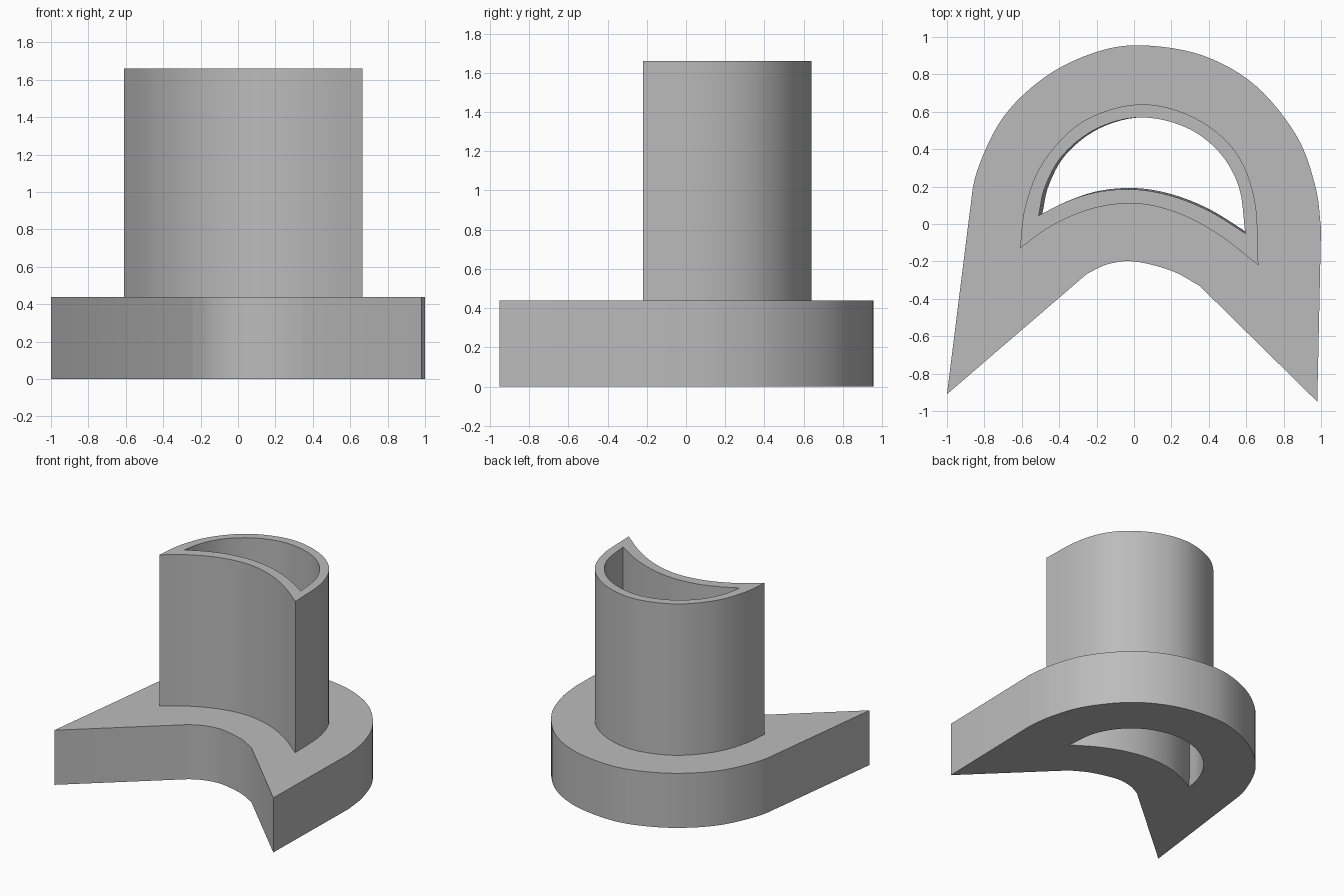
import bpy
import bmesh
import math
from mathutils import Vector

cube = bpy.data.objects.get("Cube")
if cube:
    bpy.data.objects.remove(cube, do_unlink=True)

grey = bpy.data.materials.new("plain grey")
grey.use_nodes = True
colour = (0.5, 0.5, 0.5, 1)
grey.diffuse_color = colour
grey.node_tree.nodes["Principled BSDF"].inputs["Base Color"].default_value = colour


def smooth(points, steps=6):
    """Smooth curve through the given points, both ends included."""
    p = [Vector(q) for q in points]
    p = [2 * p[0] - p[1]] + p + [2 * p[-1] - p[-2]]
    out = []
    for a, b, c, d in zip(p, p[1:], p[2:], p[3:]):
        for i in range(steps):
            t = i / steps
            out.append(b + t * (c - a) / 2 + t * t * (a - 2.5 * b + 2 * c - d / 2)
                       + t ** 3 * (1.5 * (b - c) + (d - a) / 2))
    return out + [p[-2]]


def hole_at(z):
    """Opening outline, narrowing slightly towards the bottom."""
    k = 0.982 + 0.018 * z / TOP
    pivot = Vector((0.595, 0.57))
    return [pivot + (q - pivot) * k for q in hole]


def hollow_prism(name, outline, z0, z1, bottom_cap):
    bm = bmesh.new()

    def loop(points, z):
        verts = [bm.verts.new((q.x, q.y, z)) for q in points]
        edges = [bm.edges.new((v, verts[i - 1])) for i, v in enumerate(verts)]
        return verts, edges

    outer = [loop(outline, z) for z in (z0, z1)]
    inner = [loop(hole_at(z), z) for z in (z0, z1)]
    for (low, _), (high, _) in (outer, inner):
        for i in range(len(low)):
            bm.faces.new((low[i - 1], low[i], high[i], high[i - 1]))
    # Caps between the outline and the opening
    for level in ((0, 1) if bottom_cap else (1,)):
        bmesh.ops.triangle_fill(bm, use_beauty=True,
                                edges=outer[level][1] + inner[level][1])
    bmesh.ops.recalc_face_normals(bm, faces=bm.faces)
    if max(bm.faces, key=lambda f: f.calc_center_median().z).normal.z < 0:
        bmesh.ops.reverse_faces(bm, faces=bm.faces)
    mesh = bpy.data.meshes.new(name)
    bm.to_mesh(mesh)
    bm.free()
    mesh.materials.append(grey)
    obj = bpy.data.objects.new(name, mesh)
    bpy.context.collection.objects.link(obj)
    bpy.ops.object.select_all(action='DESELECT')
    obj.select_set(True)
    bpy.context.view_layer.objects.active = obj
    bpy.ops.object.shade_smooth_by_angle(angle=math.radians(20))


FLANGE, TOP = 0.44, 1.66

# Flange: round back, two straight pointed legs, arched notch
flange = [Vector((-1, -0.91))]
flange += smooth([(-0.88, 0.05), (-0.84, 0.28), (-0.7, 0.57), (-0.47, 0.79),
                  (-0.2, 0.92), (0.05, 0.955), (0.37, 0.9), (0.65, 0.74),
                  (0.87, 0.47), (0.97, 0.2), (1, -0.02)])
flange += [Vector((0.98, -0.95))]
flange += smooth([(0.35, -0.33), (0.2, -0.25), (0, -0.2), (-0.14, -0.215), (-0.25, -0.265)])

# Tower: crescent with a round back and an arched front
tower = smooth([(-0.61, -0.13), (-0.58, 0.1), (-0.48, 0.34), (-0.27, 0.55), (0.03, 0.64),
                (0.32, 0.57), (0.54, 0.39), (0.645, 0.13), (0.665, -0.22)])
tower += smooth([(0.665, -0.22), (0.45, -0.055), (0.23, 0.06), (0, 0.11),
                 (-0.23, 0.08), (-0.44, -0.01), (-0.61, -0.13)])[1:-1]

# Crescent opening through everything
hole = smooth([(-0.51, 0.045), (-0.475, 0.2), (-0.38, 0.37), (-0.2, 0.51), (0.03, 0.57),
               (0.27, 0.52), (0.45, 0.39), (0.56, 0.2), (0.595, -0.05)])
hole += smooth([(0.595, -0.05), (0.4, 0.07), (0.2, 0.15), (0, 0.185),
                (-0.2, 0.17), (-0.37, 0.115), (-0.51, 0.045)])[1:-1]

hollow_prism("base_flange", flange, 0, FLANGE, True)
hollow_prism("hollow_tower", tower, FLANGE, TOP, False)
